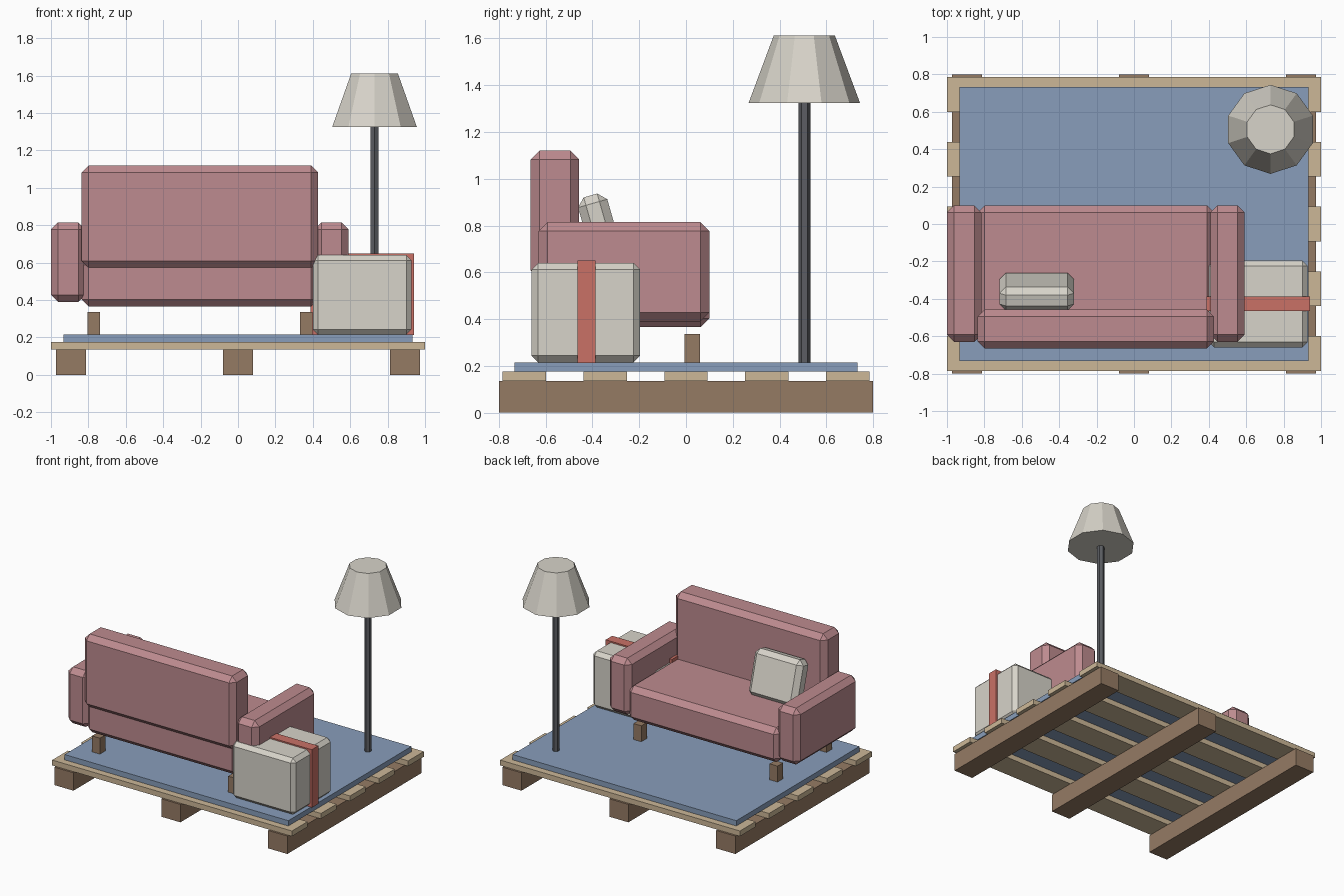
import bpy
from math import radians

if "Cube" in bpy.data.objects:
    bpy.data.objects.remove(bpy.data.objects["Cube"])


def material(name, r, g, b):
    m = bpy.data.materials.new(name)
    m.diffuse_color = tuple((c / 255) ** 2.2 for c in (r, g, b)) + (1,)
    m.use_nodes = True
    m.node_tree.nodes["Principled BSDF"].inputs["Base Color"].default_value = m.diffuse_color
    return m


BEAM = material("dark wood", 148, 122, 100)
SLAT = material("light wood", 203, 182, 150)
RUG = material("blue cloth", 135, 156, 185)
SOFA = material("rose fabric", 188, 138, 142)
CREAM = material("cream", 214, 210, 200)
RED = material("red strap", 200, 112, 102)
METAL = material("dark metal", 92, 94, 99)


def box(name, x, y, z, mat, bevel=0.0):
    """Box from (min, max) ranges, with an optional flat chamfer."""
    spans = (x, y, z)
    bpy.ops.mesh.primitive_cube_add(size=1, location=[(a + b) / 2 for a, b in spans])
    ob = bpy.context.object
    ob.name = name
    ob.scale = [b - a for a, b in spans]
    bpy.ops.object.transform_apply(location=False, rotation=False, scale=True)
    ob.data.materials.append(mat)
    if bevel:
        mod = ob.modifiers.new("chamfer", 'BEVEL')
        mod.width = bevel
        mod.segments = 1
    return ob


def cone(name, sides, r1, r2, z1, z2, mat):
    bpy.ops.mesh.primitive_cone_add(vertices=sides, radius1=r1, radius2=r2, depth=z2 - z1,
                                    location=(0.73, 0.506, (z1 + z2) / 2))
    ob = bpy.context.object
    ob.name = name
    ob.data.materials.append(mat)


# Pallet: beams run front to back, slats run across
for x in (-0.892, 0, 0.892):
    box("pallet_beam", (x - 0.08, x + 0.08), (-0.8, 0.8), (0, 0.135), BEAM)
for i in range(5):
    y = -0.692 + i * 0.346
    box("pallet_slat", (-1, 1), (y - 0.093, y + 0.093), (0.135, 0.175), SLAT)

# Rug
box("rug", (-0.933, 0.933), (-0.733, 0.733), (0.175, 0.215), RUG)

# Sofa, mirrored about its own centre line
SX = -0.204
box("sofa_seat", (SX - 0.632, SX + 0.632), (-0.63, 0.1), (0.365, 0.625), SOFA, 0.038)
box("sofa_back", (SX - 0.632, SX + 0.632), (-0.665, -0.457), (0.57, 1.12), SOFA, 0.038)
for s in (-1, 1):
    a = SX + s * 0.704
    box("sofa_arm", (a - 0.092, a + 0.092), (-0.63, 0.1), (0.39, 0.815), SOFA, 0.038)
    for y in (-0.557, 0.027):
        lx = SX + s * 0.568
        box("sofa_leg", (lx - 0.033, lx + 0.033), (y - 0.033, y + 0.033), (0.215, 0.335), BEAM)

# Cushion leaning on the sofa back
cushion = box("cushion", (-0.72, -0.32), (-0.427, -0.297), (0.595, 0.935), CREAM, 0.035)
cushion.rotation_euler.x = radians(16)

# Parcel with strap
box("parcel", (0.4, 0.928), (-0.66, -0.196), (0.215, 0.64), CREAM, 0.028)
box("parcel_strap", (0.387, 0.941), (-0.465, -0.387), (0.212, 0.65), RED)

# Floor lamp
cone("lamp_pole", 6, 0.0255, 0.0255, 0.215, 1.34, METAL)
cone("lamp_shade", 10, 0.238, 0.131, 1.325, 1.612, CREAM)
